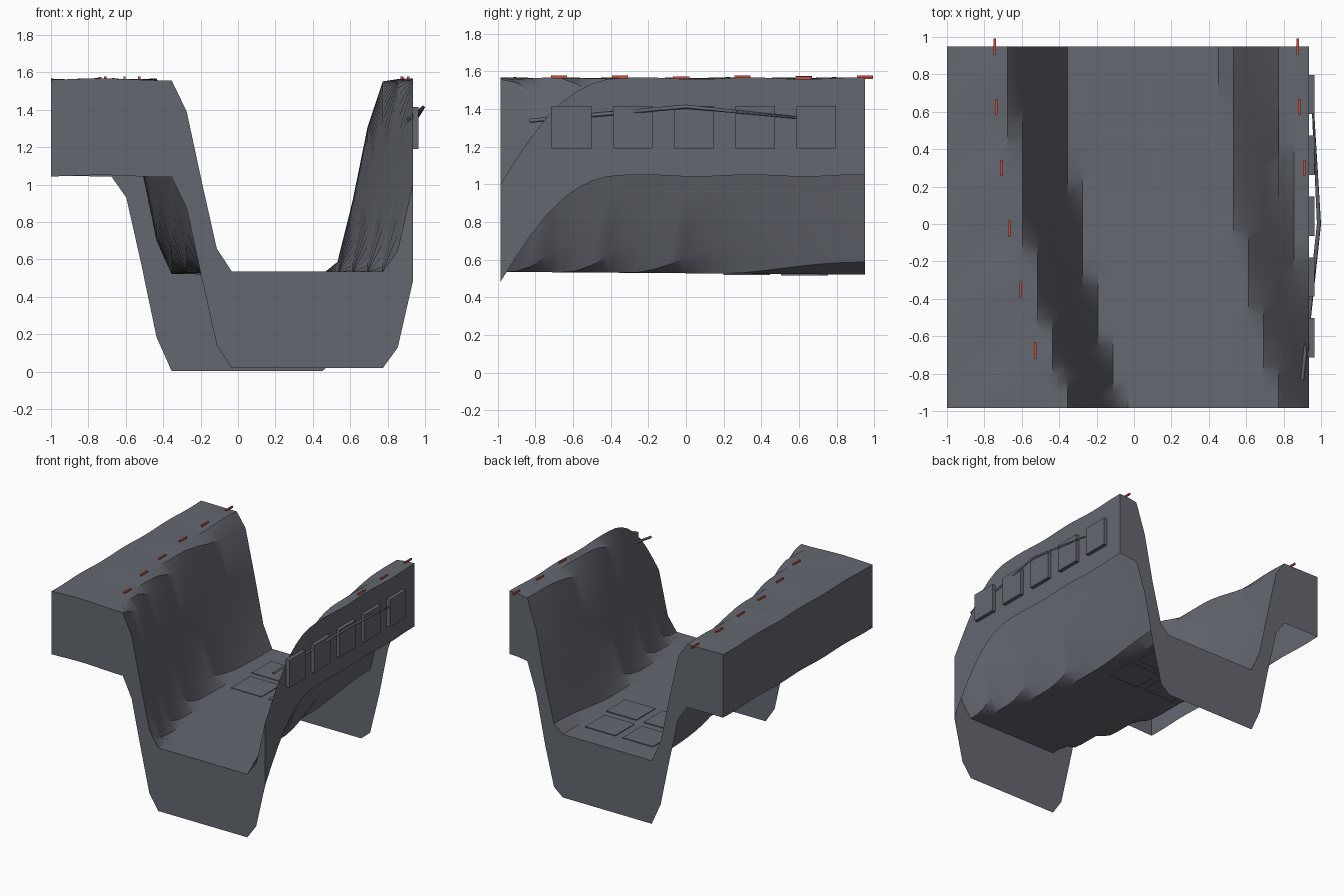
import bpy, bmesh, math
from mathutils import Vector

if "Cube" in bpy.data.objects:
    bpy.data.objects.remove(bpy.data.objects["Cube"], do_unlink=True)


def material(name, rgb):
    m = bpy.data.materials.new(name)
    m.use_nodes = True
    m.diffuse_color = (*rgb, 1)
    m.node_tree.nodes["Principled BSDF"].inputs["Base Color"].default_value = (*rgb, 1)
    return m


ROCK = material("slate grey", (0.127, 0.137, 0.16))
RED = material("marker red", (0.6, 0.08, 0.04))

X0, X1, Y0, Y1 = -1.0, 0.935, -0.985, 0.95
CELLS, FLOOR, RISE, SKIRT = 24, 0.5275, 1.035, 0.517


def canyon_centre(y):
    return 0.065 + 0.082 * (Y1 - y) ** 2


def ground(x, y):
    """Height of the canyon: flat floor, S-shaped walls, lightly rippled plateau."""
    t = (abs(x - canyon_centre(y)) - 0.42) / 0.305
    t = min(max(t, 0), 1)
    s = t * t * (3 - 2 * t)
    ripple = 0.006 * math.sin(9 * x + 2) * math.sin(11 * y + x) * s
    return FLOOR - 0.0075 * y * (1 - s) + RISE * s + ripple


def finish(name, bm, mat):
    me = bpy.data.meshes.new(name)
    bm.to_mesh(me)
    bm.free()
    me.materials.append(mat)
    ob = bpy.data.objects.new(name, me)
    bpy.context.collection.objects.link(ob)
    return ob


def box(name, centre, size, mat=ROCK):
    bm = bmesh.new()
    bmesh.ops.create_cube(bm, size=1)
    for v in bm.verts:
        v.co = Vector(centre) + Vector(a * b for a, b in zip(v.co, size))
    return finish(name, bm, mat)


# Canyon sheet with a hanging skirt on all four sides, open underneath
bm = bmesh.new()
bmesh.ops.create_grid(bm, x_segments=CELLS, y_segments=CELLS, size=0.5)
for v in bm.verts:
    x = X0 + (v.co.x + 0.5) * (X1 - X0)
    y = Y0 + (v.co.y + 0.5) * (Y1 - Y0)
    v.co = (x, y, ground(x, y))
rim = [e for e in bm.edges if e.is_boundary]
skirt = bmesh.ops.extrude_edge_only(bm, edges=rim)["geom"]
for v in skirt:
    if isinstance(v, bmesh.types.BMVert):
        v.co.z -= SKIRT
bmesh.ops.recalc_face_normals(bm, faces=bm.faces)
bm.normal_update()
if sum(f.normal.z for f in bm.faces) < 0:
    bmesh.ops.reverse_faces(bm, faces=bm.faces)
canyon = finish("canyon", bm, ROCK)
bpy.ops.object.select_all(action="DESELECT")
canyon.select_set(True)
bpy.context.view_layer.objects.active = canyon
bpy.ops.object.shade_smooth_by_angle(angle=math.radians(30))

# Red markers along both rims
for i in range(6):
    y = Y1 - 0.325 * i
    for side, label in ((-1, "right"), (1, "left")):
        x = canyon_centre(y) + side * 0.81
        if x < X1:
            box(f"{label}_rim_marker_{i + 1}", (x, y, ground(x, y) + 0.005),
                (0.012, 0.086, 0.014), RED)

# Row of panels on the outer wall
for i in range(5):
    box(f"wall_panel_{i + 1}", (0.947, -0.608 + 0.325 * i, 1.302), (0.036, 0.21, 0.226))

# Slabs set in the canyon floor, slightly proud on both faces
for row, (x, y, h) in enumerate(((-0.092, 0.63, 0.25), (-0.065, 0.322, 0.246))):
    for col in range(2):
        box(f"floor_slab_{row + 1}_{col + 1}", (x + 0.34 * col, y, FLOOR - 0.0075 * y),
            (0.274, h, 0.012))

# Thin bent rail in front of the panels
cu = bpy.data.curves.new("outer_rail", "CURVE")
cu.dimensions = "3D"
cu.bevel_depth = 0.011
cu.bevel_resolution = 0
cu.use_fill_caps = True
sp = cu.splines.new("POLY")
path = [(0.9, -0.83, 1.337, 1), (0.989, 0, 1.412, 1), (0.948, 0.78, 1.335, 0.4)]
sp.points.add(len(path) - 1)
for p, (x, y, z, r) in zip(sp.points, path):
    p.co = (x, y, z, 1)
    p.radius = r
cu.materials.append(ROCK)
bpy.context.collection.objects.link(bpy.data.objects.new("outer_rail", cu))
